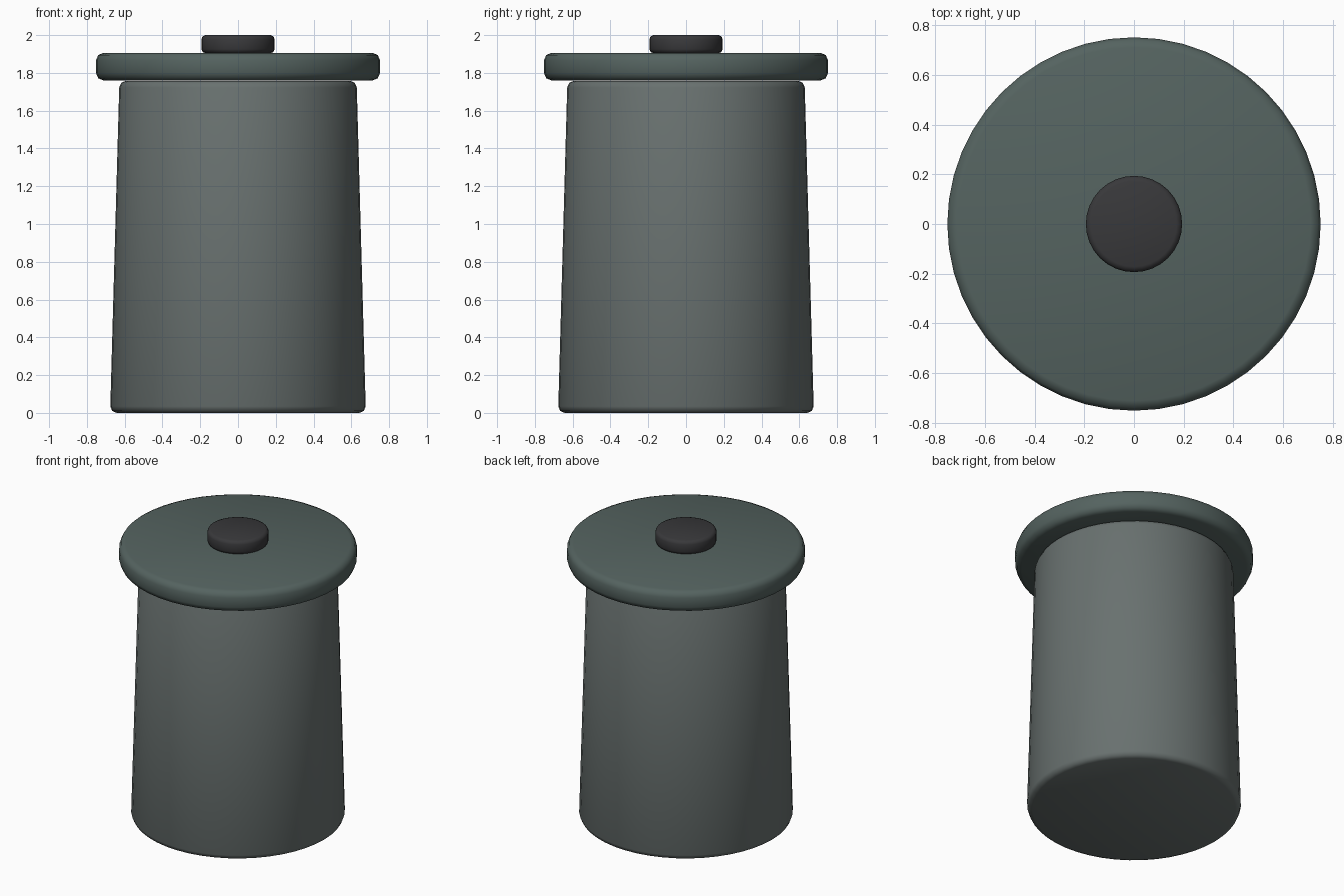
import bpy
import math

if "Cube" in bpy.data.objects:
    bpy.data.objects.remove(bpy.data.objects["Cube"])


def part(name, r_bottom, r_top, z0, z1, bevel, color, sides):
    """Capped tapered drum with rounded rims."""
    bpy.ops.mesh.primitive_cone_add(vertices=sides, radius1=r_bottom, radius2=r_top,
                                    depth=z1 - z0, location=(0, 0, (z0 + z1) / 2))
    obj = bpy.context.object
    obj.name = name
    mod = obj.modifiers.new("rounded_rims", 'BEVEL')
    mod.width = bevel
    mod.segments = 2
    mod.limit_method = 'ANGLE'
    mod.angle_limit = math.radians(40)
    bpy.ops.object.modifier_apply(modifier=mod.name)
    bpy.ops.object.shade_smooth_by_angle(angle=math.radians(50))
    mat = bpy.data.materials.new(name + "_colour")
    mat.diffuse_color = (*color, 1)
    mat.use_nodes = True
    mat.node_tree.nodes["Principled BSDF"].inputs["Base Color"].default_value = mat.diffuse_color
    obj.data.materials.append(mat)
    return obj


# Slightly tapered bin body
part("bin_body", 0.677, 0.628, 0.0, 1.758, 0.035, (0.14, 0.165, 0.16), 48)
# Overhanging lid
part("lid", 0.752, 0.752, 1.76, 1.906, 0.04, (0.09, 0.125, 0.117), 48)
# Flat round knob
part("lid_knob", 0.194, 0.194, 1.904, 2.0, 0.022, (0.04, 0.04, 0.043), 32)
